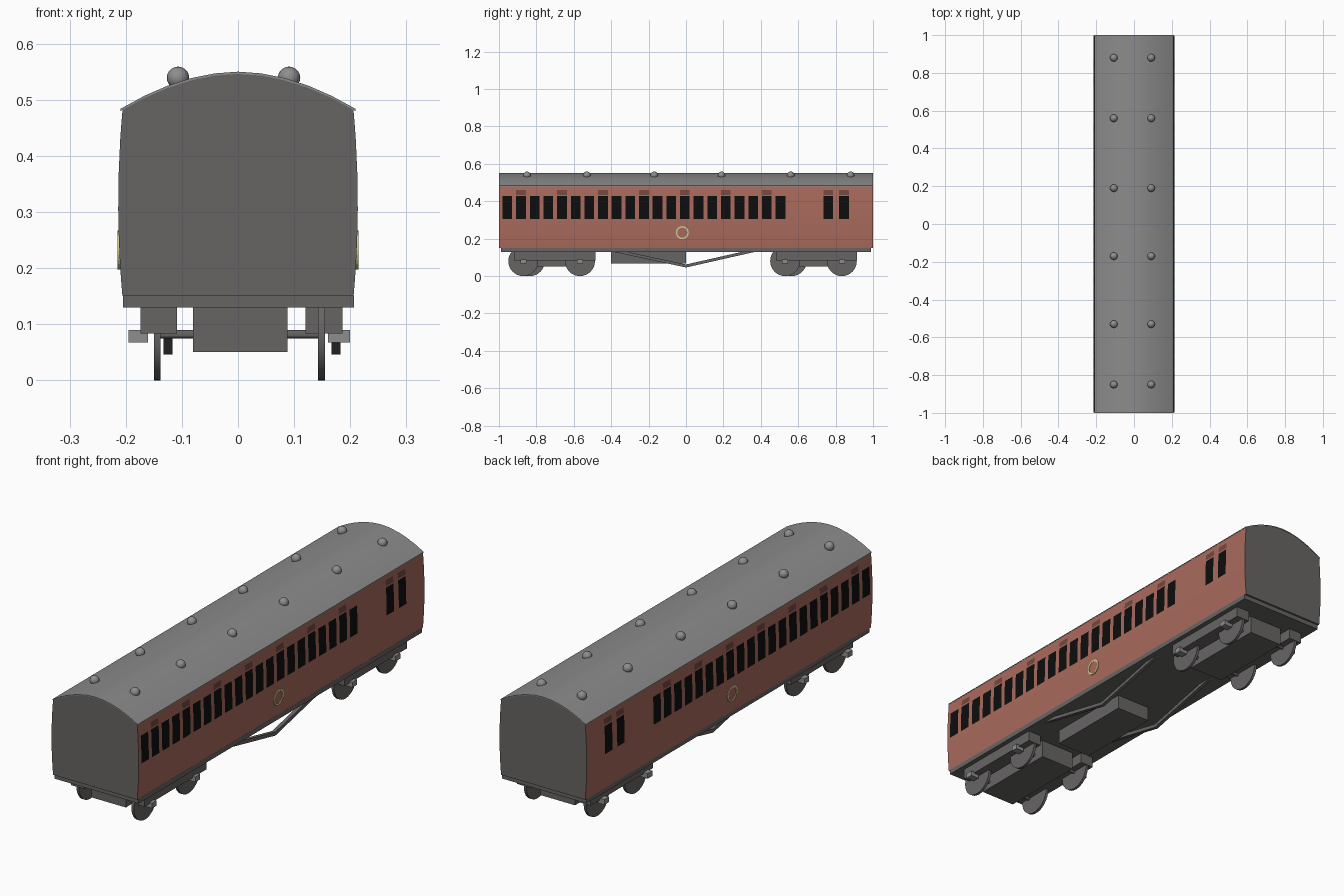
import bpy, bmesh, math
from mathutils import Vector

if "Cube" in bpy.data.objects:
    bpy.data.objects.remove(bpy.data.objects["Cube"])


def material(name, r, g, b):
    m = bpy.data.materials.new(name)
    m.diffuse_color = (r, g, b, 1)
    m.use_nodes = True
    m.node_tree.nodes["Principled BSDF"].inputs["Base Color"].default_value = m.diffuse_color
    return m


RED = material("carriage red", 0.40, 0.145, 0.108)
DARK_RED = material("louvre brown", 0.17, 0.065, 0.05)
BLACK = material("window black", 0.004, 0.004, 0.004)
GREY = material("underframe grey", 0.135, 0.13, 0.127)
ROOF = material("roof grey", 0.26, 0.26, 0.26)
LIGHT = material("axlebox grey", 0.27, 0.27, 0.27)
CREAM = material("emblem cream", 0.62, 0.60, 0.28)


def add_mesh(name, bm, mats, smooth=None):
    bmesh.ops.recalc_face_normals(bm, faces=bm.faces)
    me = bpy.data.meshes.new(name)
    bm.to_mesh(me)
    bm.free()
    for m in mats:
        me.materials.append(m)
    ob = bpy.data.objects.new(name, me)
    bpy.context.collection.objects.link(ob)
    if smooth:
        bpy.context.view_layer.objects.active = ob
        ob.select_set(True)
        bpy.ops.object.shade_smooth_by_angle(angle=math.radians(smooth))
        ob.select_set(False)
    return ob


def box(name, x, y, z, mat):
    bm = bmesh.new()
    bmesh.ops.create_cube(bm, size=1)
    for v in bm.verts:
        v.co = Vector([(r[0] + r[1]) / 2 + c * (r[1] - r[0]) for c, r in zip(v.co, (x, y, z))])
    return add_mesh(name, bm, [mat])


def cylinder_x(name, x0, x1, y, z, r, mat, n=32):
    bm = bmesh.new()
    bmesh.ops.create_cone(bm, cap_ends=True, segments=n, radius1=r, radius2=r, depth=x1 - x0)
    for v in bm.verts:
        v.co = Vector(((x0 + x1) / 2 + v.co.z, y + v.co.x, z + v.co.y))
    return add_mesh(name, bm, [mat], 30)


def prism_y(name, pts, y0, y1, mat, smooth=None):
    bm = bmesh.new()
    a = [bm.verts.new((x, y0, z)) for x, z in pts]
    b = [bm.verts.new((x, y1, z)) for x, z in pts]
    bm.faces.new(a)
    bm.faces.new(b)
    for i in range(len(pts)):
        j = (i + 1) % len(pts)
        bm.faces.new((a[i], a[j], b[j], b[i]))
    return add_mesh(name, bm, [mat], smooth)


def side_x(z):
    # gently bulging side, widest near mid height
    return 0.214 - 0.008 * (abs(z - 0.315) / 0.17) ** 2


# Window and louvre positions along the side
row = [-0.955 + 0.073 * i for i in range(21)]
windows = row + [0.76, 0.845]
louvres = row[1::3] + [0.76, 0.845]
HALF = 0.026
LEVELS = [0.15, 0.18, 0.22, 0.265, 0.305, 0.365, 0.427, 0.434, 0.459, 0.484]


# Side panels: grid cut at the window edges, coloured by position
def side_panel(name, s):
    ys = sorted([-0.998, 0.998] + [w + d for w in windows for d in (-HALF, HALF)])
    bm = bmesh.new()
    grid = [[bm.verts.new((s * side_x(z), y, z)) for z in LEVELS] for y in ys]
    for i in range(len(ys) - 1):
        for j in range(len(LEVELS) - 1):
            f = bm.faces.new((grid[i][j], grid[i + 1][j], grid[i + 1][j + 1], grid[i][j + 1]))
            y, z = (ys[i] + ys[i + 1]) / 2, (LEVELS[j] + LEVELS[j + 1]) / 2
            if 0.305 < z < 0.427 and any(abs(y - w) < 0.02 for w in windows):
                f.material_index = 1
            elif 0.434 < z < 0.459 and any(abs(y - w) < 0.02 for w in louvres):
                f.material_index = 2
    ob = add_mesh(name, bm, [RED, BLACK, DARK_RED], 30)
    if ob.data.polygons[0].normal.x * s < 0:
        ob.data.flip_normals()


side_panel("right_side", 1)
side_panel("left_side", -1)

# Roof arc, roof shell and grey end walls
RX = [0.209 * (1 - i / 5) for i in range(11)]
arc = [(x, 0.55 - 0.066 * abs(x / 0.209) ** 1.9) for x in RX]
prism_y("roof", arc + [(x, z - 0.004) for x, z in reversed(arc)], -1, 1, ROOF, 30)
wall = [(side_x(z) - 0.0005, z) for z in LEVELS]
outline = wall + [(x, z - 0.003) for x, z in arc[1:-1]] + [(-x, z) for x, z in reversed(wall)]
prism_y("front_end_wall", outline, -0.999, -0.985, GREY)
prism_y("back_end_wall", outline, 0.985, 0.999, GREY)

# Floor and solebar
box("floor_frame", (-0.205, 0.207), (-0.99, 0.99), (0.13, 0.151), GREY)

# Roof ventilators
for y in (-0.85, -0.53, -0.17, 0.19, 0.56, 0.88):
    for x in (-0.107, 0.091):
        bm = bmesh.new()
        bmesh.ops.create_uvsphere(bm, u_segments=16, v_segments=10, radius=0.02)
        bmesh.ops.translate(bm, verts=bm.verts, vec=(x, y, 0.539))
        add_mesh("roof_ventilator", bm, [LIGHT], 40)

# Round emblem outline on each side
for s in (-1, 1):
    bm = bmesh.new()
    n = 24
    rings = []
    for r, x in ((0.027, 0.208), (0.027, 0.2145), (0.035, 0.2145), (0.035, 0.208)):
        rings.append([bm.verts.new((s * x, -0.02 + r * math.cos(i * math.tau / n),
                                    0.232 + r * math.sin(i * math.tau / n))) for i in range(n)])
    for k in range(4):
        p, q = rings[k], rings[(k + 1) % 4]
        for i in range(n):
            j = (i + 1) % n
            bm.faces.new((p[i], p[j], q[j], q[i]))
    add_mesh("emblem_ring", bm, [CREAM])

# Bogies: the rear one is the front one moved back
for name, dy in (("front", 0), ("rear", 1.4)):
    box(name + "_bogie_block", (-0.08, 0.088), (-0.91 + dy, -0.51 + dy), (0.05, 0.131), GREY)
    for x0, x1 in ((-0.174, -0.109), (0.12, 0.186)):
        box(name + "_bogie_frame", (x0, x1), (-0.92 + dy, -0.485 + dy), (0.083, 0.131), GREY)
    for k, y in enumerate((-0.87 + dy, -0.567 + dy)):
        cylinder_x(name + "_axle", -0.145, 0.15, y, 0.082, 0.008, GREY, 12)
        cylinder_x(name + "_right_wheel", 0.143, 0.155, y, 0.08, 0.08, GREY)
        cylinder_x(name + "_left_wheel", -0.15, -0.138, y + (0.035 if k == 0 else 0), 0.08, 0.08, GREY)
        box(name + "_right_axlebox", (0.16, 0.2), (y - 0.016, y + 0.016), (0.067, 0.09), LIGHT)
        box(name + "_left_axlebox", (-0.195, -0.16), (y - 0.016, y + 0.016), (0.067, 0.09), LIGHT)

# Equipment box under the floor
box("equipment_box", (-0.08, 0.088), (-0.4, 0), (0.066, 0.131), GREY)

# V-shaped truss rods
for x in (-0.125, 0.175):
    bm = bmesh.new()
    path = [(-0.40, 0.14), (0, 0.054), (0.38, 0.14)]
    rows = [[bm.verts.new((x + dx, y, z + dz)) for dx, dz in
             ((-0.008, -0.008), (0.008, -0.008), (0.008, 0.008), (-0.008, 0.008))] for y, z in path]
    for a, b in zip(rows, rows[1:]):
        for i in range(4):
            bm.faces.new((a[i], a[(i + 1) % 4], b[(i + 1) % 4], b[i]))
    bm.faces.new(rows[0])
    bm.faces.new(rows[-1])
    add_mesh("truss_rod", bm, [GREY])
